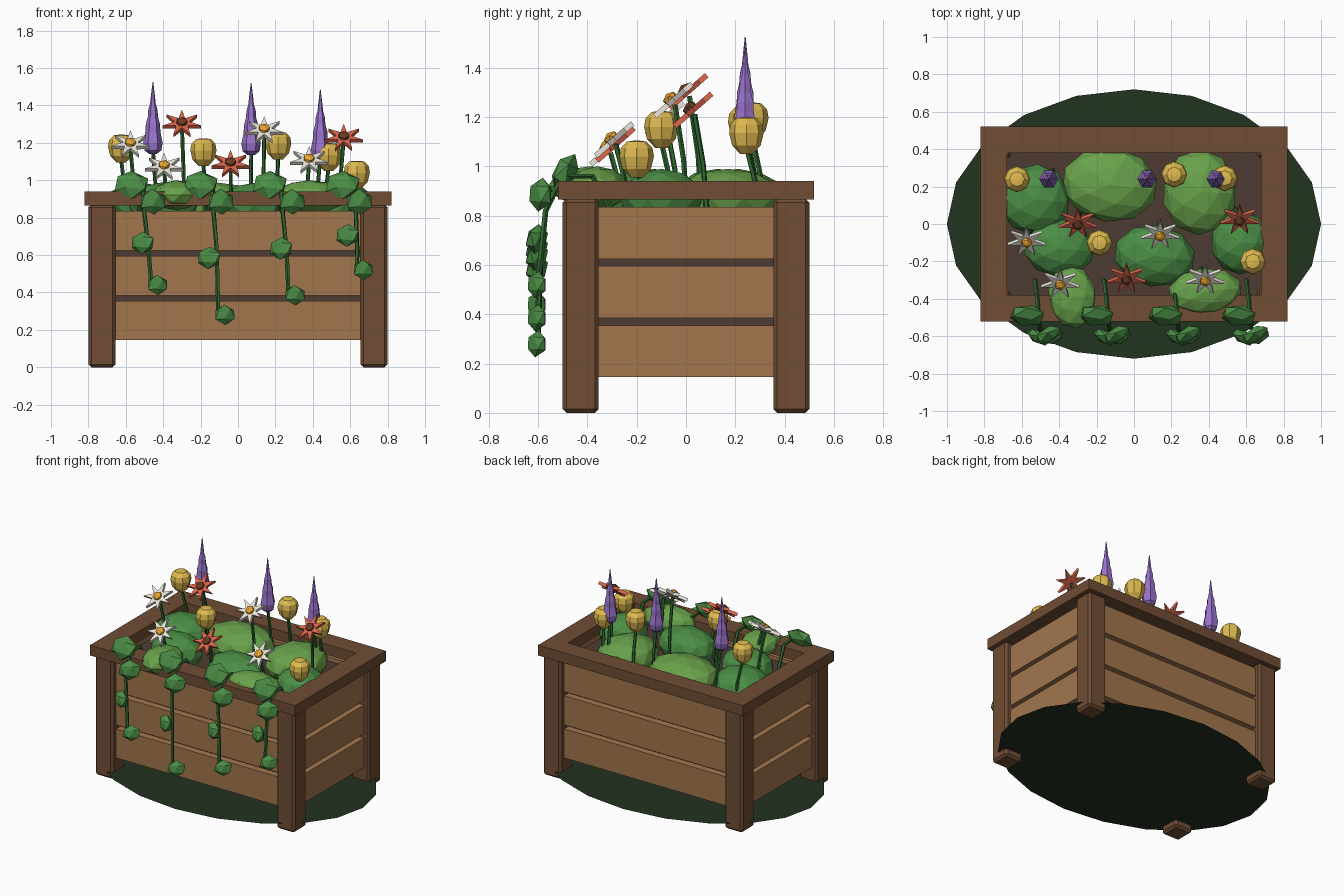
import bpy, bmesh, math, random
from mathutils import Vector, Matrix, Euler

if "Cube" in bpy.data.objects:
    bpy.data.objects.remove(bpy.data.objects["Cube"])
random.seed(4)

def mat(name, c):
    m = bpy.data.materials.new(name)
    m.diffuse_color = (*c, 1)
    m.use_nodes = True
    m.node_tree.nodes["Principled BSDF"].inputs["Base Color"].default_value = m.diffuse_color
    return m

DARK = mat("dark_wood", (0.16, 0.075, 0.035))
TAN = mat("plank_wood", (0.36, 0.18, 0.075))
SOIL = mat("soil", (0.075, 0.045, 0.032))
SHADE = mat("ground_green", (0.016, 0.033, 0.014))
LIGHT = mat("light_green", (0.14, 0.36, 0.07))
GREEN = mat("mid_green", (0.07, 0.27, 0.06))
STEM = mat("stem_green", (0.03, 0.14, 0.03))
YELLOW = mat("yellow", (0.75, 0.5, 0.08))
WHITE = mat("white", (0.8, 0.77, 0.7))
RED = mat("coral", (0.7, 0.13, 0.07))
PURPLE = mat("purple", (0.32, 0.17, 0.6))
ORANGE = mat("orange", (0.8, 0.38, 0.03))
BROWN = mat("brown", (0.15, 0.05, 0.02))

def finish(name, bm, material):
    bmesh.ops.recalc_face_normals(bm, faces=bm.faces)
    me = bpy.data.meshes.new(name)
    bm.to_mesh(me)
    bm.free()
    me.materials.append(material)
    ob = bpy.data.objects.new(name, me)
    bpy.context.collection.objects.link(ob)
    return ob

def box(name, lo, hi, material, bevel=0.0):
    bm = bmesh.new()
    lo, hi = Vector(lo), Vector(hi)
    bmesh.ops.create_cube(bm, size=1, matrix=Matrix.LocRotScale((lo + hi) / 2, None, hi - lo))
    ob = finish(name, bm, material)
    if bevel:
        b = ob.modifiers.new("bevel", 'BEVEL')
        b.width, b.segments = bevel, 1
    return ob

def blob(name, loc, scale, rot, material, sub=1):
    bm = bmesh.new()
    m = Matrix.LocRotScale(Vector(loc), Euler(rot), Vector(scale))
    bmesh.ops.create_icosphere(bm, subdivisions=sub, radius=1, matrix=m)
    return finish(name, bm, material)

def lathe(name, loc, profile, n, material):
    bm = bmesh.new()
    rings = [[bm.verts.new((loc[0] + r * math.cos(2 * math.pi * i / n),
                            loc[1] + r * math.sin(2 * math.pi * i / n), loc[2] + z))
              for i in range(n)] for r, z in profile]
    for a, b in zip(rings, rings[1:]):
        for i in range(n):
            j = (i + 1) % n
            bm.faces.new((a[i], a[j], b[j], b[i]))
    bm.faces.new(rings[0])
    bm.faces.new(rings[-1])
    return finish(name, bm, material)

def tube(name, pts, r, material, n=5):
    bm = bmesh.new()
    pts = [Vector(p) for p in pts]
    rings = []
    for k, p in enumerate(pts):
        d = pts[min(k + 1, len(pts) - 1)] - pts[max(k - 1, 0)]
        q = d.to_track_quat('Z', 'Y')
        rings.append([bm.verts.new(p + q @ Vector((r * math.cos(2 * math.pi * i / n),
                      r * math.sin(2 * math.pi * i / n), 0))) for i in range(n)])
    for a, b in zip(rings, rings[1:]):
        for i in range(n):
            j = (i + 1) % n
            bm.faces.new((a[i], a[j], b[j], b[i]))
    bm.faces.new(rings[0])
    bm.faces.new(rings[-1])
    return finish(name, bm, material)

# flat oval ground patch: inner disc plus outer ring
bm = bmesh.new()
inner, outer = [[bm.verts.new((s * math.cos(i * math.pi / 10), 0.72 * s * math.sin(i * math.pi / 10), 0.05))
                 for i in range(20)] for s in (0.6, 1.0)]
bm.faces.new(inner)
for i in range(20):
    j = (i + 1) % 20
    bm.faces.new((inner[i], outer[i], outer[j], inner[j]))
finish("ground_patch", bm, SHADE)

# corner posts
for sx in (-1, 1):
    for sy in (-1, 1):
        cx, cy = sx * 0.727, sy * 0.427
        box("corner_post", (cx - 0.073, cy - 0.073, 0), (cx + 0.073, cy + 0.073, 0.87), DARK, 0.016)

# planks on four sides, three rows
for z in (0.145, 0.385, 0.625):
    for s in (-1, 1):
        box("long_plank", (-0.68, s * 0.435 - 0.025, z), (0.68, s * 0.435 + 0.025, z + 0.21), TAN)
        box("end_plank", (s * 0.735 - 0.025, -0.38, z), (s * 0.735 + 0.025, 0.38, z + 0.21), TAN)

# soil fill
box("soil", (-0.705, -0.405, 0.16), (0.705, 0.405, 0.81), SOIL)

# top rim boards
for s in (-1, 1):
    box("rim_long", (-0.82, s * 0.45 - 0.07, 0.865), (0.82, s * 0.45 + 0.07, 0.94), DARK)
    box("rim_end", (s * 0.75 - 0.07, -0.38, 0.865), (s * 0.75 + 0.07, 0.38, 0.94), DARK)

# leafy mounds: x, y, z, half sizes, material
for x, y, z, a, b, c, m in [
        (-0.53, 0.13, 0.87, 0.19, 0.19, 0.12, GREEN), (-0.13, 0.21, 0.87, 0.26, 0.2, 0.12, LIGHT),
        (0.35, 0.17, 0.87, 0.2, 0.23, 0.12, LIGHT), (-0.40, -0.13, 0.87, 0.19, 0.155, 0.12, GREEN),
        (0.11, -0.17, 0.87, 0.22, 0.165, 0.12, GREEN), (0.57, -0.1, 0.87, 0.16, 0.17, 0.12, GREEN),
        (-0.33, -0.39, 0.92, 0.13, 0.17, 0.08, LIGHT), (0.38, -0.36, 0.91, 0.2, 0.125, 0.09, LIGHT)]:
    blob("leaf_mound", (x, y, z), (a, b, c), (0, 0, random.uniform(-0.15, 0.15)), m, 2)

# trailing vines over the front: leaf x/z from top to bottom
for leaves in [((-0.57, 0.975), (-0.455, 0.885), (-0.51, 0.665), (-0.43, 0.44)),
               ((-0.2, 0.975), (-0.09, 0.885), (-0.155, 0.585), (-0.07, 0.28)),
               ((0.17, 0.975), (0.29, 0.885), (0.23, 0.635), (0.305, 0.385)),
               ((0.56, 0.975), (0.65, 0.885), (0.585, 0.705), (0.67, 0.52))]:
    x0, x1 = leaves[0][0] + 0.06, leaves[3][0] - 0.035
    tube("vine_stem", [(x0 - 0.02, -0.3, 0.82), (x0 - 0.01, -0.38, 0.96), (x0, -0.5, 0.96),
                       (x0 + 0.01, -0.57, 0.82), ((x0 + x1) / 2 + 0.01, -0.59, 0.62),
                       (x1, -0.6, leaves[3][1] + 0.02)], 0.012, STEM)
    for k, (x, z) in enumerate(leaves):
        y = (-0.49, -0.59, -0.605, -0.605)[k]
        s = (0.1, 0.082, 0.072, 0.065)[k]
        turn = (-0.05, 0.45, -0.5, 0.5)[k]
        blob("vine_leaf", (x, y, z), (s, s * 0.5, s * 0.85), (-0.5 if k == 0 else -0.15, 0, turn), GREEN)

def stem(x, y, z):
    tube("flower_stem", [(x * 0.95, y + 0.05, 0.8), (x * 0.97, y + 0.035, (z + 0.8) / 2), (x, y, z)], 0.011, STEM)

# round yellow blooms
for x, y, z in [(-0.625, 0.24, 1.17), (-0.185, -0.1, 1.15), (0.215, 0.265, 1.185),
                (0.485, 0.245, 1.125), (0.635, -0.2, 1.03)]:
    stem(x, y, z - 0.05)
    lathe("round_bloom", (x, y, z), [(0.025, -0.075), (0.058, -0.04), (0.07, 0.01),
                                     (0.064, 0.045), (0.04, 0.07), (0.012, 0.074)], 8, YELLOW)

# purple flower spikes
for x, top in [(-0.455, 1.525), (0.07, 1.52), (0.44, 1.485)]:
    stem(x, 0.24, top - 0.36)
    lathe("flower_spike", (x, 0.24, top - 0.385),
          [(0.02, 0), (0.045, 0.02), (0.052, 0.06), (0.04, 0.12), (0.038, 0.16), (0.027, 0.2),
           (0.025, 0.235), (0.015, 0.27), (0.012, 0.3), (0.002, 0.385)], 6, PURPLE)

# star-shaped daisies tilted to the front
def daisy(x, y, z, petal, eye):
    stem(x, y + 0.01, z - 0.015)
    bm = bmesh.new()
    m = Matrix.Translation((x, y, z)) @ Matrix.Rotation(0.72, 4, 'X')
    n = 7
    rims = []
    for h in (-0.011, 0.011):
        rims.append([bm.verts.new(m @ Vector((r * math.sin(a), r * math.cos(a), h)))
                     for i in range(2 * n)
                     for a, r in [(math.pi * i / n, 0.04 if i % 2 else 0.105)]])
    for i in range(2 * n):
        j = (i + 1) % (2 * n)
        bm.faces.new((rims[0][i], rims[0][j], rims[1][j], rims[1][i]))
    bm.faces.new(rims[0])
    bm.faces.new(rims[1])
    finish("daisy_petals", bm, petal)
    blob("daisy_eye", m @ Vector((0, 0, 0.014)), (0.034, 0.034, 0.024), (0.72, 0, 0), eye)

for p in [(-0.575, -0.09, 1.19), (-0.395, -0.315, 1.07), (0.14, -0.055, 1.265), (0.38, -0.295, 1.105)]:
    daisy(*p, WHITE, ORANGE)
for p in [(-0.3, 0.005, 1.3), (-0.04, -0.29, 1.085), (0.565, 0.025, 1.225)]:
    daisy(*p, RED, BROWN)
